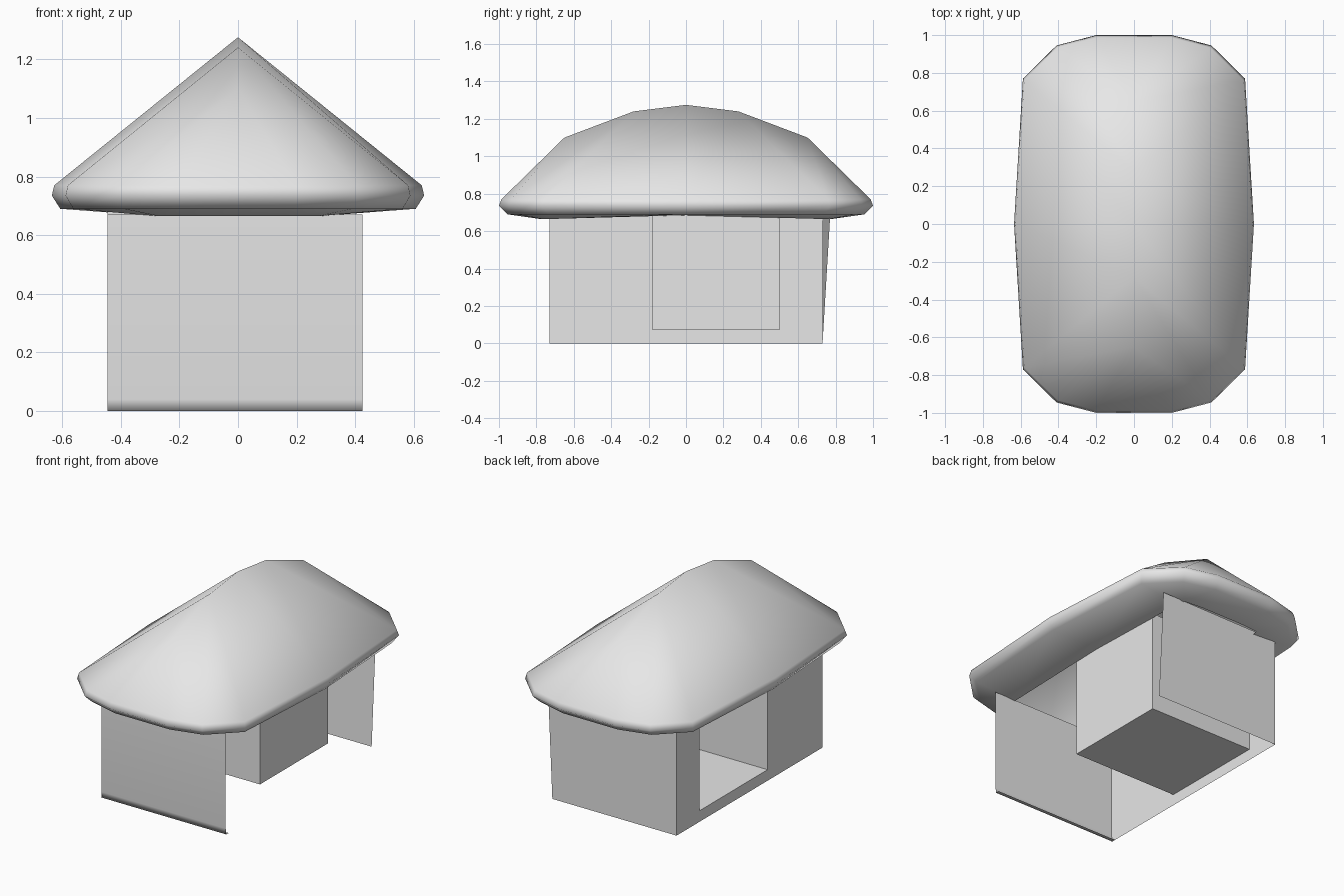
import bpy
import bmesh

cube = bpy.data.objects.get("Cube")
if cube:
    bpy.data.objects.remove(cube)

grey = bpy.data.materials.new("plain_grey")
grey.use_nodes = True
grey.diffuse_color = (0.8, 0.8, 0.8, 1)
grey.node_tree.nodes["Principled BSDF"].inputs["Base Color"].default_value = (0.8, 0.8, 0.8, 1)


def build(name, faces, smooth=False):
    """Make an object from faces given as corner points, welding shared corners."""
    bm = bmesh.new()
    for points in faces:
        points = list(dict.fromkeys(points))
        if len(points) > 2:
            bm.faces.new([bm.verts.new(p) for p in points])
    bmesh.ops.remove_doubles(bm, verts=bm.verts, dist=0.0005)
    for f in bm.faces:
        f.smooth = smooth
    mesh = bpy.data.meshes.new(name)
    bm.to_mesh(mesh)
    bm.free()
    mesh.materials.append(grey)
    obj = bpy.data.objects.new(name, mesh)
    bpy.context.collection.objects.link(obj)
    return obj


def mirrored(quarter):
    """Repeat a quarter outline of (x, y, ridge y) around both axes."""
    return (quarter + [(-x, y, r) for x, y, r in reversed(quarter)]
            + [(-x, -y, -r) for x, y, r in quarter[1:]]
            + [(x, -y, -r) for x, y, r in reversed(quarter[1:])])


# Roof: hipped shell with a curved ridge, rounded eave and open soffit
eave = mirrored([(0.635, 0, 0), (0.588, 0.77, 0.28), (0.41, 0.945, 0.65), (0.2, 1, 0.65)])
inner = mirrored([(0.28, 0, 0), (0.28, 0.72, 0), (0.27, 0.77, 0), (0.14, 0.78, 0)])
ridge_height = {0: 1.275, 0.28: 1.24, 0.65: 1.1}


def ring(scale, z):
    return [(x * scale, y * scale, z) for x, y, r in eave]


rings = [
    [(x, y, 0.685 if y == 0 else 0.665) for x, y, r in inner],
    ring(0.955, 0.69),
    ring(1, 0.735),
    ring(0.987, 0.77),
    [(0, r, ridge_height[abs(r)]) for x, y, r in eave],
]
roof_faces = []
for low, high in zip(rings, rings[1:]):
    for i in range(len(low)):
        j = (i + 1) % len(low)
        roof_faces.append((low[i], low[j], high[j], high[i]))
build("roof", roof_faces, smooth=True)

# Walls
left, right = -0.445, 0.425
front, back = -0.73, 0.73
top = 0.69

# Front wall with a small turned-in lower edge
profile = [(front, 0.67), (front, 0.04), (-0.724, 0), (-0.7, 0)]
build("front_wall", [((left, y1, z1), (left, y2, z2), (right, y2, z2), (right, y1, z1))
                     for (y1, z1), (y2, z2) in zip(profile, profile[1:])], smooth=True)

# Back wall, slightly twisted outward at one top corner
build("back_wall", [((right, back, 0), (left, back, 0), (left, back, top), (right, 0.77, 0.667))])

# Side wall around the alcove opening
y0, y1, sill = -0.18, 0.5, 0.07


def side_panel(ya, yb, za, zb):
    return ((left, yb, za), (left, ya, za), (left, ya, zb), (left, yb, zb))


build("side_wall", [side_panel(front, y0, 0, top), side_panel(y1, back, 0, top),
                    side_panel(y0, y1, 0, sill)])

# Alcove box, open towards the side wall
deep, head = 0.28, 0.7
build("alcove", [
    ((left, y0, sill), (left, y1, sill), (deep, y1, sill), (deep, y0, sill)),
    ((left, y0, head), (deep, y0, head), (deep, y1, head), (left, y1, head)),
    ((left, y0, sill), (deep, y0, sill), (deep, y0, head), (left, y0, head)),
    ((deep, y1, sill), (left, y1, sill), (left, y1, head), (deep, y1, head)),
    ((deep, y0, sill), (deep, y1, sill), (deep, y1, head), (deep, y0, head)),
])
